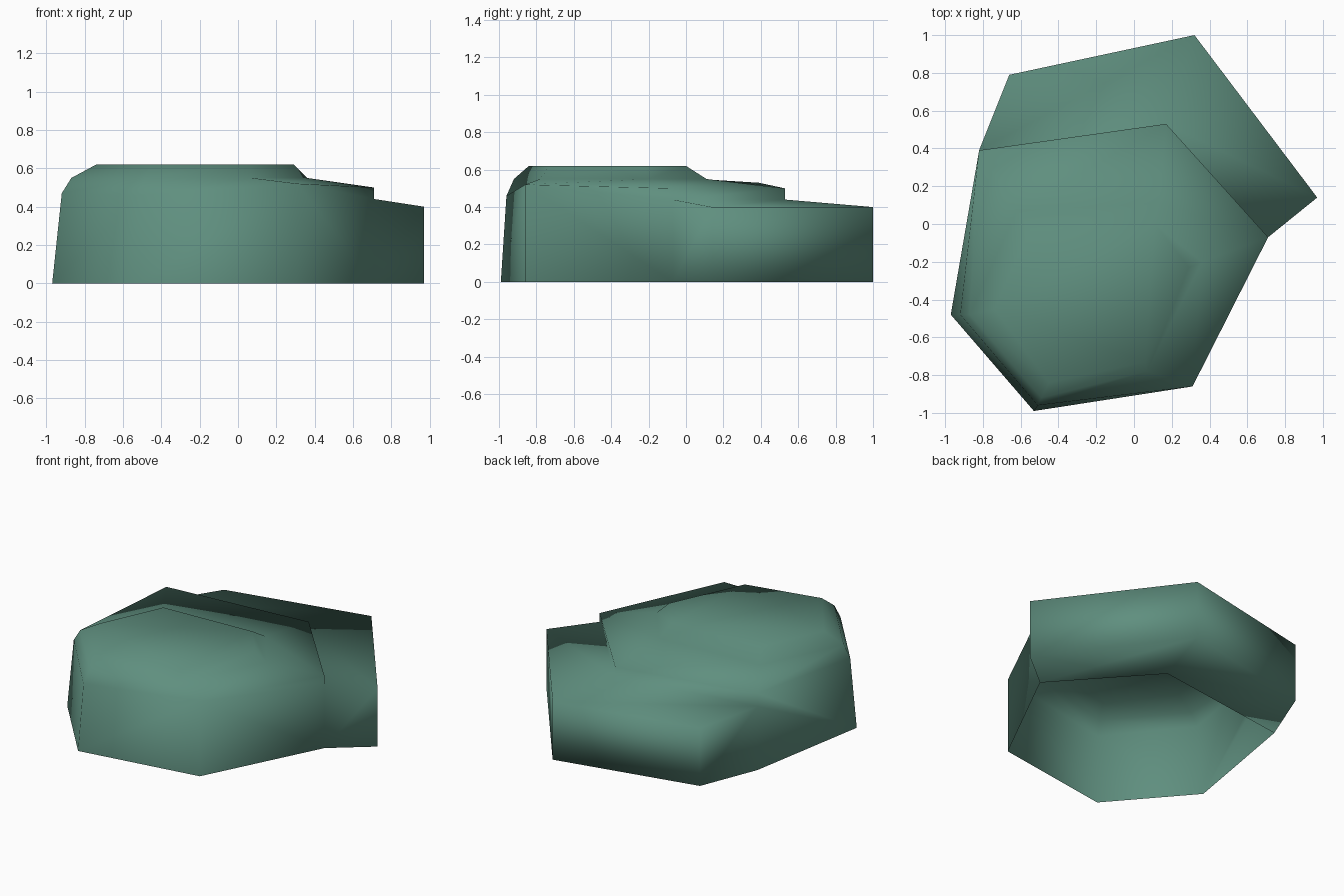
import bpy
import bmesh

cube = bpy.data.objects.get("Cube")
if cube:
    bpy.data.objects.remove(cube, do_unlink=True)


def make_material(name, colour):
    material = bpy.data.materials.new(name)
    material.use_nodes = True
    material.diffuse_color = colour
    material.node_tree.nodes["Principled BSDF"].inputs["Base Color"].default_value = colour
    return material


def add_ring(bm, outline, heights):
    """Add one vertex for each outline corner at its matching height."""
    return [bm.verts.new((x, y, z)) for (x, y), z in zip(outline, heights)]


def bridge(bm, lower, upper, closed=True):
    """Join two matching rings with a band of quads."""
    count = len(lower)
    for i in range(count if closed else count - 1):
        j = (i + 1) % count
        bm.faces.new((lower[i], lower[j], upper[j], upper[i]))


bm = bmesh.new()

# Six-sided cap outlines, counter-clockwise from the right rear corner
rear_line = [(.71, -.07), (.17, .53), (-.82, .39)]
foot_outline = rear_line + [(-.97, -.48), (-.53, -.99), (.31, -.86)]
rim_outline = rear_line + [(-.92, -.48), (-.51, -.96), (.31, -.86)]
pad_outline = [(.36, -.2), (.13, .11), (-.62, .07),
               (-.87, -.48), (-.49, -.92), (.07, -.78)]
crown_outline = [(.29, -.23), (.11, 0), (-.55, -.03),
                 (-.74, -.45), (-.45, -.84), (.06, -.73)]

foot = add_ring(bm, foot_outline, [0] * 6)
rim = add_ring(bm, rim_outline, (.5, .5, .53, .47, .46, .52))
pad = add_ring(bm, pad_outline, [.55] * 6)
crown = add_ring(bm, crown_outline, [.62] * 6)

# Raised top of the cap
bridge(bm, rim, pad)
bridge(bm, pad, crown)
bm.faces.new(crown)

# Rear ledge: a lower, solid band behind the cap
ledge_outline = [(.97, .14), (.32, 1), (-.66, .79)]
ledge_foot = add_ring(bm, ledge_outline, [0] * 3)
ledge_top = add_ring(bm, ledge_outline, [.4] * 3)
step = add_ring(bm, rear_line, [.44] * 3)
bridge(bm, foot[:3], ledge_foot, closed=False)
bridge(bm, ledge_foot, ledge_top, closed=False)
bridge(bm, ledge_top, step, closed=False)
bridge(bm, step, rim[:3], closed=False)

# Ends of the ledge
bm.faces.new((foot[0], ledge_foot[0], ledge_top[0], step[0]))
bm.faces.new((ledge_foot[2], foot[2], step[2], ledge_top[2]))

# Front and side walls, open underneath
bridge(bm, foot[3:], rim[3:], closed=False)
bm.faces.new((foot[2], foot[3], rim[3], rim[2], step[2]))
bm.faces.new((foot[5], foot[0], step[0], rim[0], rim[5]))

for face in bm.faces:
    face.smooth = True

mesh = bpy.data.meshes.new("stepped_cap")
bm.to_mesh(mesh)
bm.free()
mesh.materials.append(make_material("muted sea green", (.115, .275, .212, 1)))
stepped_cap = bpy.data.objects.new("stepped_cap", mesh)
bpy.context.collection.objects.link(stepped_cap)
